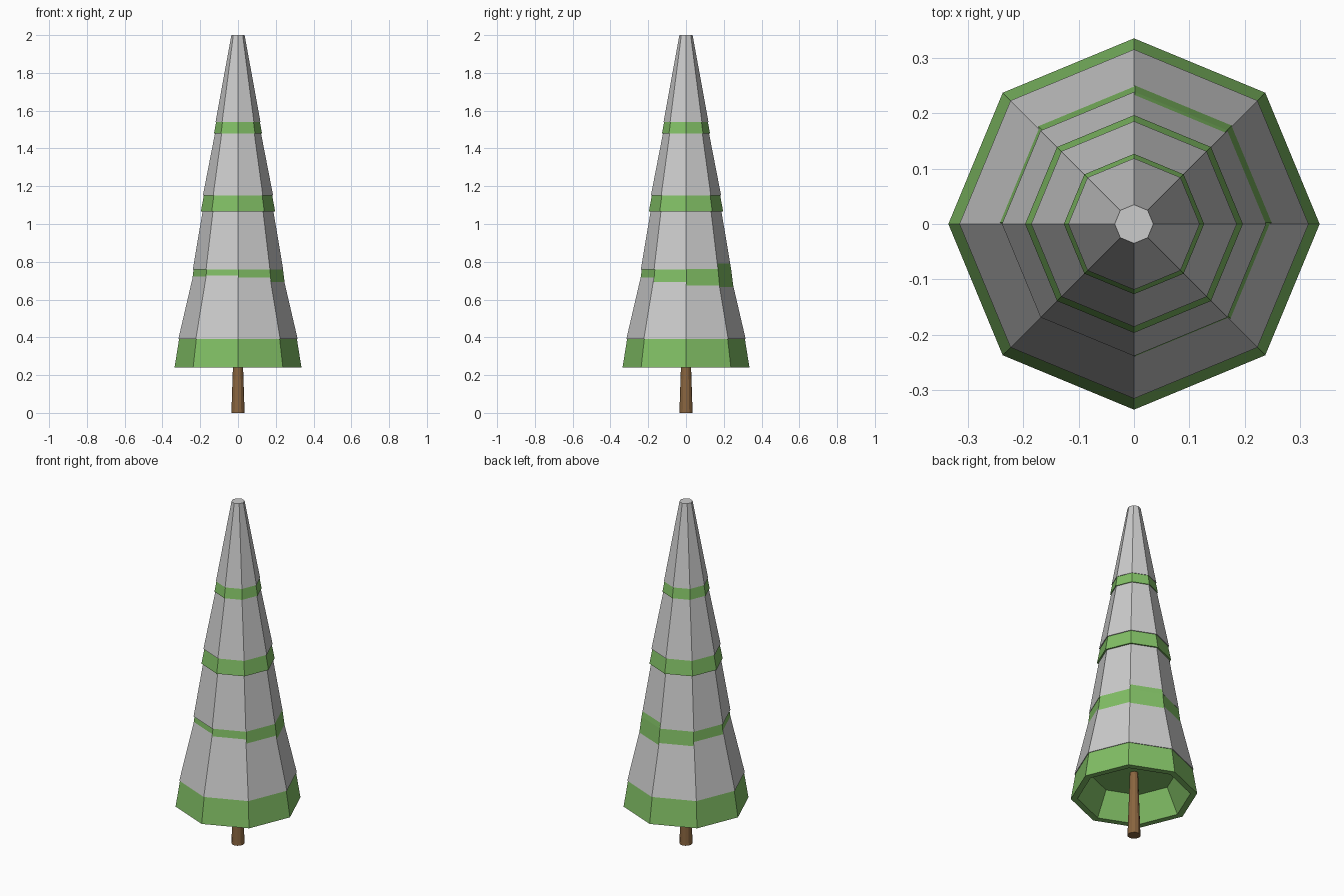
import bpy, bmesh
from math import cos, sin, pi

if "Cube" in bpy.data.objects:
    bpy.data.objects.remove(bpy.data.objects["Cube"])


def material(name, color):
    m = bpy.data.materials.new(name)
    m.diffuse_color = color
    m.use_nodes = True
    m.node_tree.nodes["Principled BSDF"].inputs["Base Color"].default_value = m.diffuse_color
    return m


def lathe(name, profile, sides, mat=None, offset=(0, 0)):
    """Flat-sided solid from (radius, z) rings listed bottom to top, capped at both ends."""
    bm = bmesh.new()
    rings = [[bm.verts.new((r * cos(2 * pi * i / sides), r * sin(2 * pi * i / sides), z))
              for i in range(sides)] for r, z in profile]
    for a, b in zip(rings, rings[1:]):
        for i in range(sides):
            j = (i + 1) % sides
            bm.faces.new((a[i], a[j], b[j], b[i]))
    bm.faces.new(rings[0])
    bm.faces.new(rings[-1])
    bmesh.ops.recalc_face_normals(bm, faces=bm.faces)
    mesh = bpy.data.meshes.new(name)
    bm.to_mesh(mesh)
    bm.free()
    obj = bpy.data.objects.new(name, mesh)
    obj.location = (offset[0], offset[1], 0)
    bpy.context.collection.objects.link(obj)
    if mat:
        mesh.materials.append(mat)
    return obj


green = material("needles", (0.22, 0.52, 0.13, 1))
brown = material("bark", (0.25, 0.13, 0.05, 1))

# Trunk
lathe("trunk", [(0.035, 0), (0.022, 0.39)], 12, brown)

# Foliage tiers: the lowest is hollow underneath with a flat rim
lathe("foliage_1", [(0.23, 0.38), (0.30, 0.24), (0.336, 0.24), (0.312, 0.39), (0.225, 0.75)], 8, green)
lathe("foliage_2", [(0.257, 0.60), (0.2365, 0.76), (0.18, 1.06)], 8, green, (0.0015, 0.0025))
lathe("foliage_3", [(0.197, 1.065), (0.181, 1.15), (0.112, 1.48)], 8, green)
lathe("foliage_4", [(0.127, 1.48), (0.116, 1.54), (0.03, 1.98)], 8, green)

# Snow caps, each a thin shell with a small lip over its foliage tier
snow = [(0.316, 0.39, 0.23, 0.76), (0.239, 0.76, 0.187, 1.07),
        (0.186, 1.15, 0.12, 1.49), (0.119, 1.54, 0.035, 2.0)]
for n, (r0, z0, r1, z1) in enumerate(snow, 1):
    lathe(f"snow_{n}", [(r0, z0), (r1, z1)], 8)
# The lowest cap's flat underside is hidden just above the hollow's ceiling
